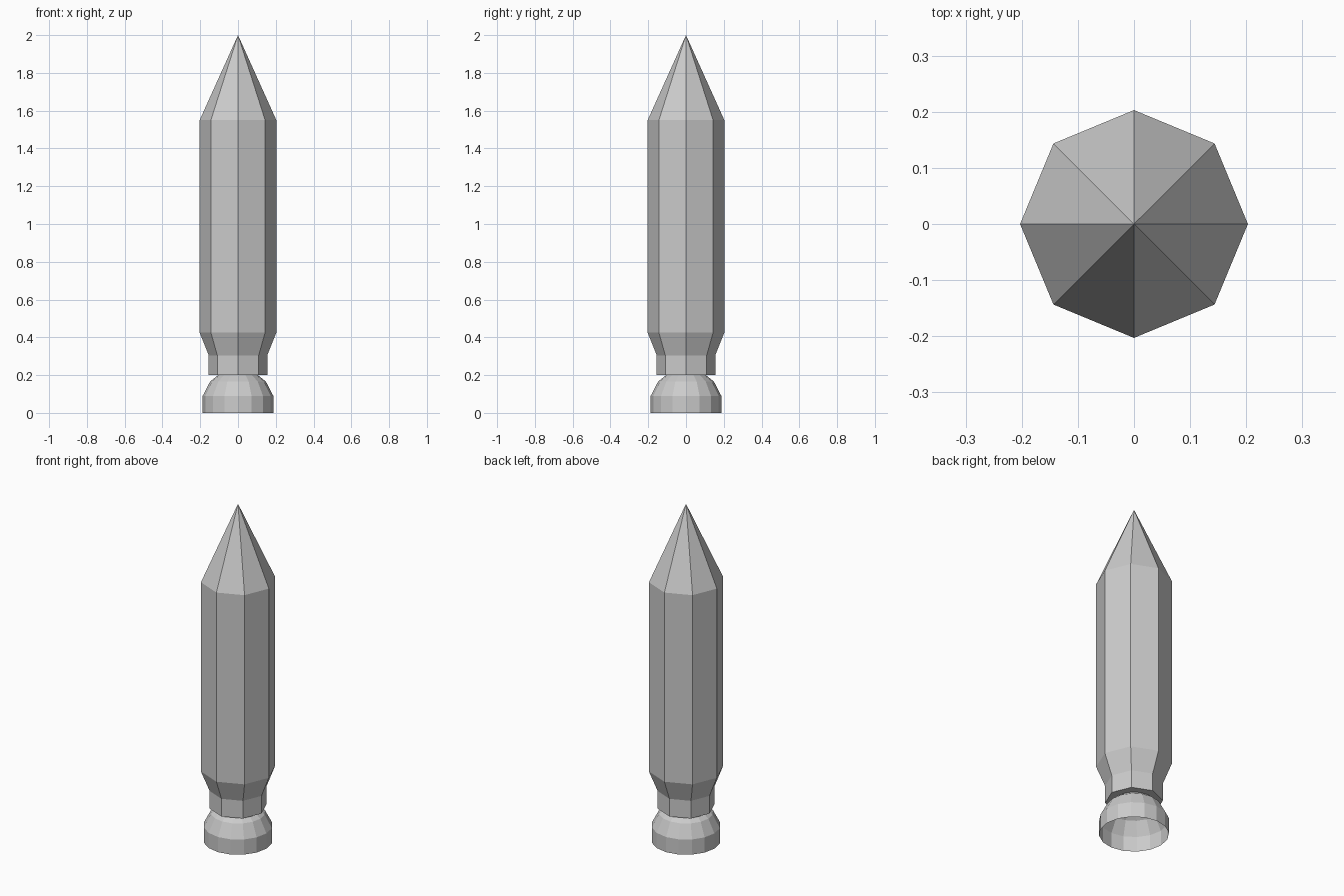
import bpy, bmesh
from math import sin, cos, tau

if "Cube" in bpy.data.objects:
    bpy.data.objects.remove(bpy.data.objects["Cube"])


def lathe(name, profile, sides, cap_bottom=False):
    """Revolve (radius, z) points around z with flat facets; radius 0 makes a tip."""
    bm = bmesh.new()
    rings = []
    for r, z in profile:
        count = sides if r > 0 else 1
        rings.append([bm.verts.new((r * cos(tau * i / sides), r * sin(tau * i / sides), z))
                      for i in range(count)])
    for low, high in zip(rings, rings[1:]):
        for i in range(sides):
            j = (i + 1) % sides
            if len(high) == 1:
                bm.faces.new((low[i], low[j], high[0]))
            else:
                bm.faces.new((low[i], low[j], high[j], high[i]))
    if cap_bottom:
        bm.faces.new(rings[0][::-1])
    mesh = bpy.data.meshes.new(name)
    bm.to_mesh(mesh)
    bm.free()
    obj = bpy.data.objects.new(name, mesh)
    bpy.context.collection.objects.link(obj)
    return obj


# Octagonal body: neck, flare, long barrel and pointed nose
lathe("rocket_body",
      [(0.155, 0.20), (0.155, 0.305), (0.203, 0.425), (0.203, 1.55), (0, 2.0)],
      8, cap_bottom=True)

# Hollow exhaust bell, open at the bottom
lathe("exhaust_nozzle",
      [(0.187, 0.0), (0.187, 0.09), (0.147, 0.167), (0.105, 0.20)], 16)
